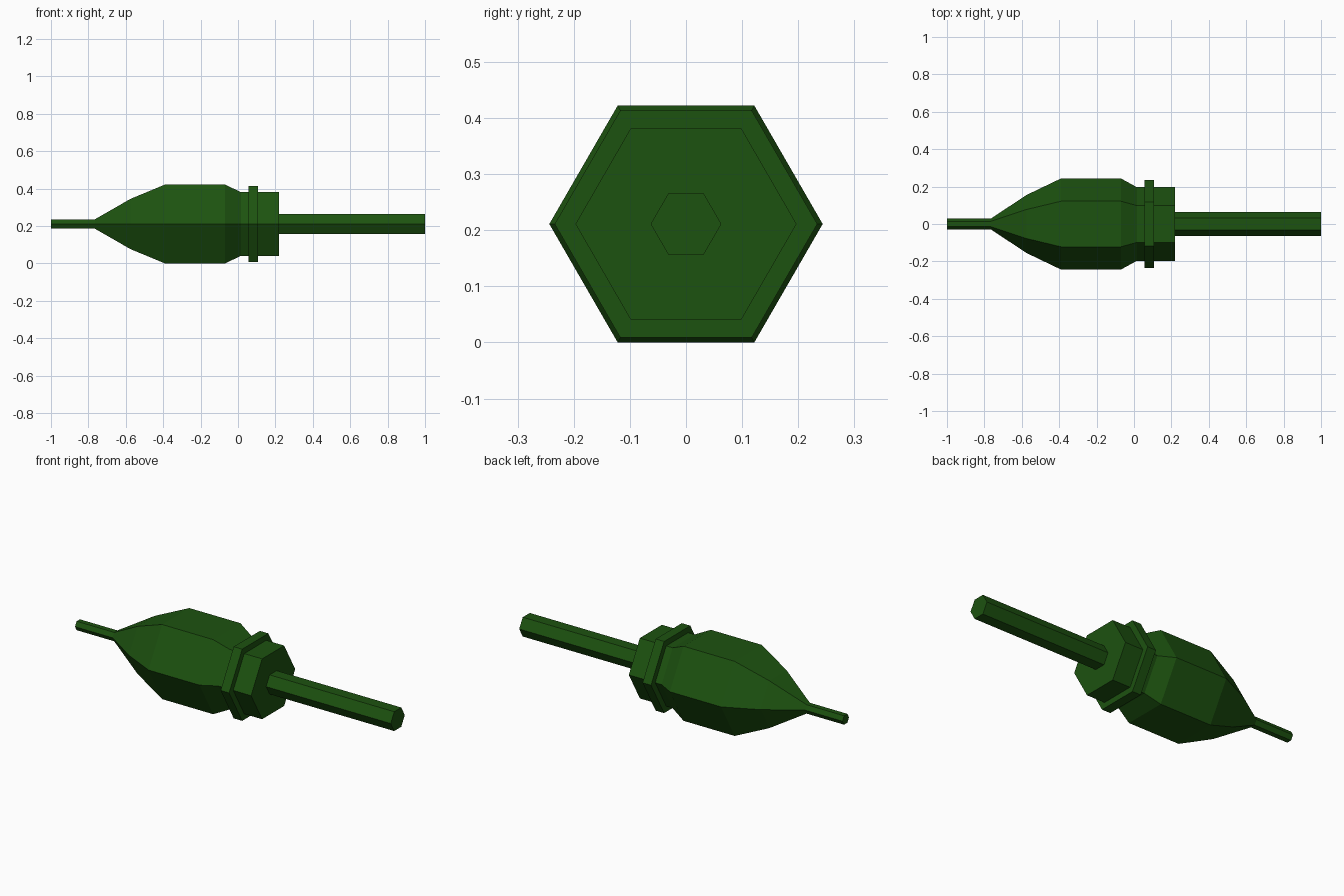
import bpy, bmesh
from math import cos, sin, pi

if "Cube" in bpy.data.objects:
    bpy.data.objects.remove(bpy.data.objects["Cube"])

SIDES = 6
AXIS_Z = 0.211

green = bpy.data.materials.new("dark_green")
green.diffuse_color = (0.012, 0.085, 0.005, 1)
green.use_nodes = True
green.node_tree.nodes["Principled BSDF"].inputs["Base Color"].default_value = green.diffuse_color


def turned_part(name, profile, cap_start=False, cap_end=False):
    """Sweep (x, radius) points round the x axis with a hexagonal section."""
    bm = bmesh.new()
    rings = []
    for x, r in profile:
        rings.append([bm.verts.new((x, r * cos(2 * pi * k / SIDES),
                                    r * sin(2 * pi * k / SIDES)))
                      for k in range(SIDES)])
    for a, b in zip(rings, rings[1:]):
        for k in range(SIDES):
            n = (k + 1) % SIDES
            bm.faces.new((a[k], a[n], b[n], b[k]))
    if cap_start:
        bm.faces.new(rings[0][::-1])
    if cap_end:
        bm.faces.new(rings[-1])
    mesh = bpy.data.meshes.new(name)
    bm.to_mesh(mesh)
    bm.free()
    mesh.materials.append(green)
    obj = bpy.data.objects.new(name, mesh)
    obj.location.z = AXIS_Z
    bpy.context.collection.objects.link(obj)
    return obj


TIP, NECK, COLLAR, SHAFT = 0.029, 0.197, 0.234, 0.063

# Thin tip on the left
turned_part("tip", [(-1, TIP), (-0.765, TIP)], cap_start=True)

# Swollen body tapering to the neck
turned_part("body", [(-0.765, TIP), (-0.575, 0.155), (-0.39, 0.2436),
                     (-0.07, 0.2436), (0.015, NECK), (0.055, NECK)])

# Raised collar ring
turned_part("collar", [(0.055, NECK), (0.055, COLLAR),
                       (0.108, COLLAR), (0.108, NECK)])

# Rear block with its end face stepping in to the shaft
turned_part("rear_block", [(0.108, NECK), (0.22, NECK), (0.22, SHAFT)])

# Long shaft on the right
turned_part("shaft", [(0.22, SHAFT), (1, SHAFT)], cap_end=True)
